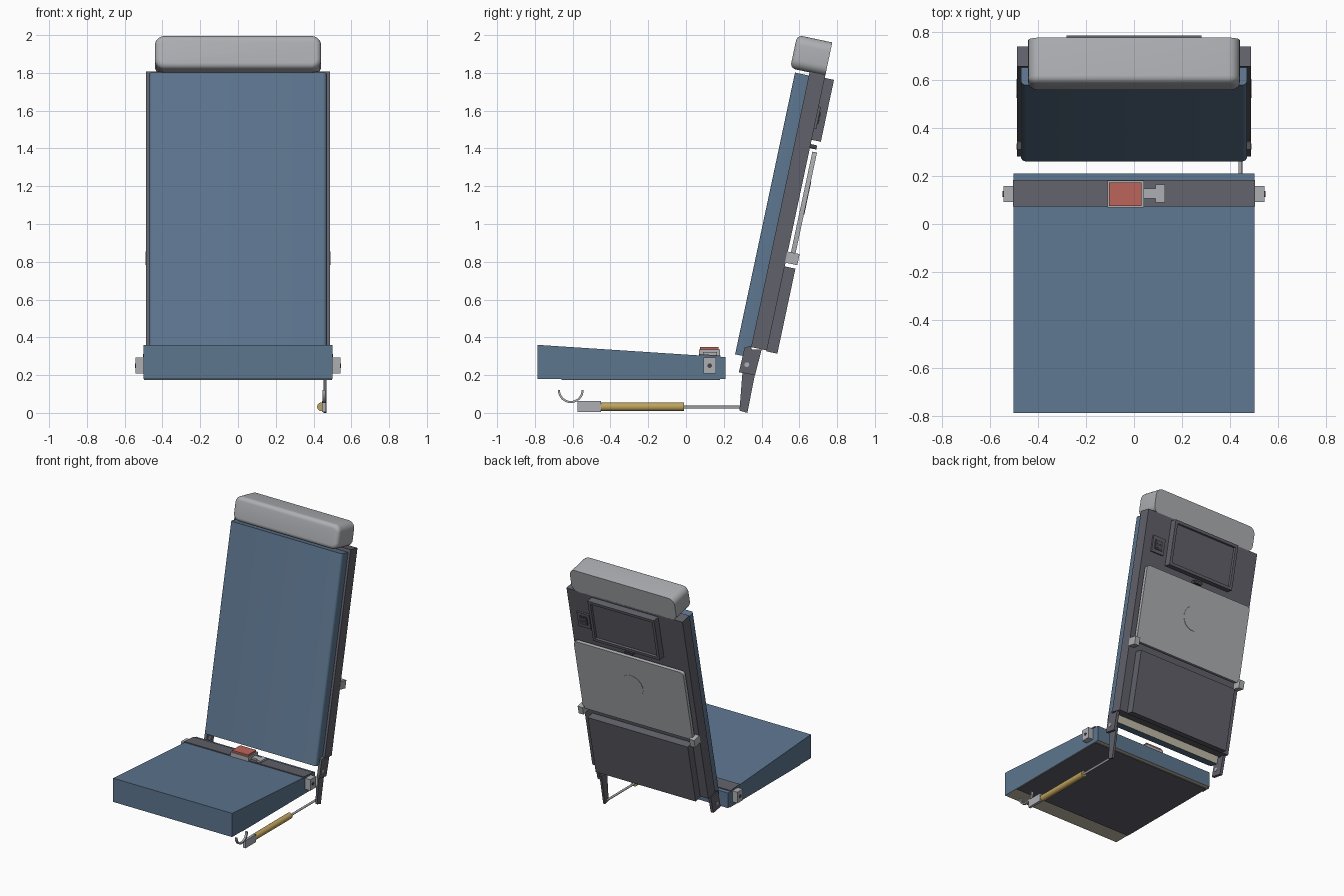
import bpy, bmesh, math
from mathutils import Matrix, Vector

if "Cube" in bpy.data.objects:
    bpy.data.objects.remove(bpy.data.objects["Cube"])


def material(name, r, g, b):
    m = bpy.data.materials.new(name)
    m.diffuse_color = (r, g, b, 1)
    m.use_nodes = True
    m.node_tree.nodes["Principled BSDF"].inputs["Base Color"].default_value = m.diffuse_color
    return m


BLUE = material("blue upholstery", .11, .18, .275)
SHELL = material("dark grey shell", .12, .12, .145)
LIGHT = material("light grey", .42, .43, .45)
RED = material("red button", .50, .13, .10)
BRASS = material("brass", .52, .36, .11)
TAN = material("tan backing", .53, .49, .38)
DARK = material("charcoal", .06, .06, .07)

# Reclined frame: x across, y backwards through the seat back, z up along it
BACK = Matrix.Translation((0, .26, .31)) @ Matrix.Rotation(math.radians(-12), 4, 'X')
FLAT = Matrix.Identity(4)


def finish(bm, name, mats, frame=FLAT, smooth=False):
    bmesh.ops.recalc_face_normals(bm, faces=bm.faces)
    me = bpy.data.meshes.new(name)
    bm.to_mesh(me)
    bm.free()
    ob = bpy.data.objects.new(name, me)
    bpy.context.collection.objects.link(ob)
    for m in mats:
        me.materials.append(m)
    me.transform(frame)
    if smooth:
        bpy.ops.object.select_all(action='DESELECT')
        ob.select_set(True)
        bpy.context.view_layer.objects.active = ob
        bpy.ops.object.shade_smooth_by_angle(angle=math.radians(40))
    return ob


def box_bm(x, y, z):
    bm = bmesh.new()
    bmesh.ops.create_cube(bm, size=1)
    for v in bm.verts:
        v.co = Vector([(a + b) / 2 + c * (b - a) for (a, b), c in zip((x, y, z), v.co)])
    return bm


def edges_along(bm, axis):
    return [e for e in bm.edges
            if abs((e.verts[0].co - e.verts[1].co).normalized()[axis]) > .99]


def round_edges(bm, edges, r, seg):
    bmesh.ops.bevel(bm, geom=edges, offset=r, segments=seg, profile=.5, affect='EDGES')


def box(name, x, y, z, mat, frame=FLAT, round_axis=None, r=.01):
    bm = box_bm(x, y, z)
    if round_axis is not None:
        round_edges(bm, edges_along(bm, round_axis), r, 4)
    return finish(bm, name, [mat], frame, round_axis is not None)


def prism(name, profile, x, mats, frame=FLAT, rule=None, smooth=False):
    """Extrude a y-z outline across x."""
    bm = bmesh.new()
    f = bm.faces.new([bm.verts.new((x[0], y, z)) for y, z in profile])
    new = bmesh.ops.extrude_face_region(bm, geom=[f])['geom']
    bmesh.ops.translate(bm, vec=(x[1] - x[0], 0, 0),
                        verts=[g for g in new if isinstance(g, bmesh.types.BMVert)])
    bmesh.ops.recalc_face_normals(bm, faces=bm.faces)
    if rule:
        for f in bm.faces:
            f.material_index = rule(f.normal)
    return finish(bm, name, mats, frame, smooth)


def cylinder(name, centre, r, length, axis, mat, frame=FLAT, seg=24):
    bm = bmesh.new()
    turn = {'X': Matrix.Rotation(math.pi / 2, 4, 'Y'),
            'Y': Matrix.Rotation(math.pi / 2, 4, 'X')}[axis]
    bmesh.ops.create_cone(bm, cap_ends=True, segments=seg, radius1=r, radius2=r,
                          depth=length, matrix=Matrix.Translation(centre) @ turn)
    return finish(bm, name, [mat], frame, True)


def seat_top(y):
    return .36 - .065 * (y + .785) / .995


# Seat cushion with tan underside and base plate
prism("seat_cushion", [(-.785, .18), (.21, .18), (.21, .295), (-.785, .36)],
      (-.5, .5), [BLUE, TAN], rule=lambda n: int(n.z < -.9))
box("seat_base_plate", (-.497, .497), (-.66, .18), (.174, .181), SHELL)

# Lap belt, buckle and side anchors
b0, b1 = .072, .182
prism("lap_belt", [(b0, seat_top(b0) - .002), (b1, seat_top(b1) - .002),
                   (b1, seat_top(b1) + .007), (b0, seat_top(b0) + .007)],
      (-.503, .503), [SHELL])
box("buckle_frame", (-.11, .042), (.068, .18), (.298, .336), LIGHT)
box("buckle_button", (-.103, .032), (.075, .173), (.33, .35), RED)
box("buckle_tongue_neck", (.04, .10), (.105, .148), (.305, .322), LIGHT)
box("buckle_tongue", (.09, .128), (.09, .164), (.305, .322), LIGHT)
for s, side in ((1, "right"), (-1, "left")):
    box(side + "_belt_anchor", sorted((s * .5, s * .543)), (.092, .158), (.208, .292), LIGHT)
    cylinder(side + "_anchor_pin", (s * .543, .125, .25), .012, .006, 'X', DARK)

# Back cushion: rounded front sides, tan rear face
bm = box_bm((-.47, .47), (0, .077), (0, 1.525))
round_edges(bm, [e for e in edges_along(bm, 2) if e.verts[0].co.y < .01], .02, 4)
bm.normal_update()
for f in bm.faces:
    f.material_index = int(f.normal.y > .9)
finish(bm, "back_cushion", [BLUE, TAN], BACK, True)

# Rear shell and raised lower panel
box("back_shell", (-.487, .487), (.075, .16), (.055, 1.548), SHELL, BACK)
box("lower_back_panel", (-.42, .42), (.158, .218), (.05, .51), SHELL, BACK)

# Headrest: rounded outline and softened front rim
bm = box_bm((-.44, .44), (-.03, .16), (1.542, 1.722))
round_edges(bm, edges_along(bm, 1), .05, 6)
round_edges(bm, [e for e in bm.edges if all(v.co.y < -.029 for v in e.verts)], .03, 5)
finish(bm, "headrest", [LIGHT], BACK, True)

# Screen housing with recessed display
bm = box_bm((-.28, .28), (.158, .21), (1.195, 1.53))
bm.normal_update()
rear = [f for f in bm.faces if f.normal.y > .9]
bmesh.ops.inset_region(bm, faces=rear, thickness=.03, depth=0)
bmesh.ops.inset_region(bm, faces=rear, thickness=.004, depth=-.015)
finish(bm, "screen_housing", [SHELL], BACK)

# Socket plate beside the screen
box("socket_plate", (.315, .42), (.158, .172), (1.255, 1.375), SHELL, BACK)
box("socket_insert", (.335, .40), (.171, .177), (1.28, 1.35), DARK, BACK)
for z in (1.30, 1.33):
    box("socket_slot", (.35, .385), (.176, .179), (z - .006, z + .006), SHELL, BACK)

# Folding tray, cup ring, latch and hinges
box("tray_table", (-.46, .46), (.177, .202), (.57, 1.135), LIGHT, BACK, 1, .025)
cylinder("tray_cup_disc", (0, .202, .89), .09, .005, 'Y', LIGHT, BACK, 32)
box("tray_latch", (-.035, .035), (.155, .195), (1.15, 1.172), DARK, BACK, 1, .008)
for s, side in ((1, "right"), (-1, "left")):
    box(side + "_tray_hinge", sorted((s * .448, s * .489)), (.157, .224), (.53, .59),
        LIGHT, BACK)
    # Pivot bracket below the shell
    prism(side + "_pivot_bracket",
          [(.31, .345), (.34, .355), (.35, .335), (.40, .335), (.366, .20), (.28, .215)],
          sorted((s * .465, s * .487)), [SHELL])
    cylinder(side + "_pivot_pin", (s * .476, .322, .255), .013, .026, 'X', LIGHT)

# Recline arm on the right with its gas cylinder
prism("recline_arm", [(.30, .23), (.37, .23), (.325, 0), (.283, .012)],
      (.452, .468), [SHELL])
cylinder("recline_rod", (.442, .145, .03), .008, .33, 'Y', LIGHT, seg=16)
cylinder("recline_cylinder", (.442, -.23, .032), .023, .44, 'Y', BRASS)
box("cylinder_end_plate", (.446, .466), (-.575, -.45), (.005, .064), LIGHT)

# Half-ring cable hook at the front of the cylinder
N = 16
arc = [(r, math.pi + math.pi * i / N) for r, steps in
       ((.068, range(N + 1)), (.057, range(N, -1, -1))) for i in steps]
prism("release_hook", [(-.61 + r * math.cos(a), .12 + r * math.sin(a)) for r, a in arc],
      (.448, .464), [LIGHT], smooth=True)
